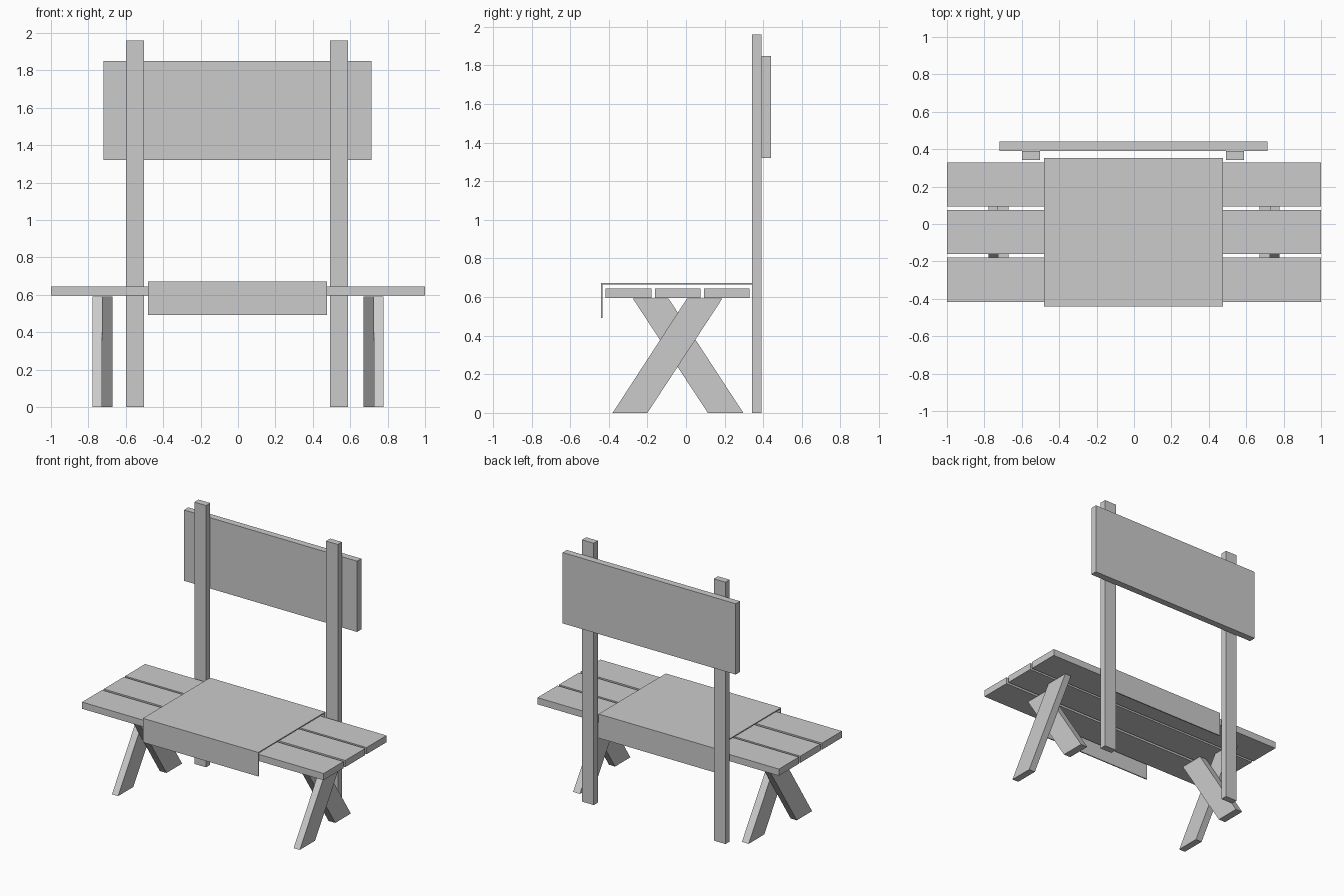
import bpy
import bmesh

cube = bpy.data.objects.get("Cube")
if cube:
    bpy.data.objects.remove(cube, do_unlink=True)

grey = bpy.data.materials.new("plain_grey")
grey.use_nodes = True
colour = (0.6, 0.6, 0.6, 1)
grey.diffuse_color = colour
grey.node_tree.nodes["Principled BSDF"].inputs["Base Color"].default_value = colour


def prism(name, profile, x0, x1):
    """Extrude a (y, z) profile along x."""
    bm = bmesh.new()
    face = bm.faces.new([bm.verts.new((x0, y, z)) for y, z in profile])
    new = bmesh.ops.extrude_face_region(bm, geom=[face])["geom"]
    moved = [v for v in new if isinstance(v, bmesh.types.BMVert)]
    bmesh.ops.translate(bm, verts=moved, vec=(x1 - x0, 0, 0))
    bmesh.ops.recalc_face_normals(bm, faces=bm.faces)
    mesh = bpy.data.meshes.new(name)
    bm.to_mesh(mesh)
    bm.free()
    mesh.materials.append(grey)
    obj = bpy.data.objects.new(name, mesh)
    bpy.context.collection.objects.link(obj)
    return obj


def box(name, x0, x1, y0, y1, z0, z1):
    return prism(name, [(y0, z0), (y1, z0), (y1, z1), (y0, z1)], x0, x1)


# Seat planks
for name, y in (("front", -0.416), ("middle", -0.16), ("back", 0.093)):
    box(name + "_plank", -1, 1, y, y + 0.236, 0.595, 0.645)

# Crossed legs: the outer one leans back, the inner one leans forward
leg_top = 0.592
for side, s in (("left", 1), ("right", -1)):
    prism(side + "_outer_leg",
          [(-0.38, 0), (-0.2, 0), (0.188, leg_top), (0.005, leg_top)],
          s * 0.727, s * 0.778)
    prism(side + "_inner_leg",
          [(0.113, 0), (0.297, 0), (-0.09, leg_top), (-0.275, leg_top)],
          s * 0.671, s * 0.727)

# Cover draped over the seat, hanging down at the front and back
front, back, top, hem, t = -0.44, 0.354, 0.672, 0.492, 0.008
prism("seat_cover",
      [(front, hem), (front, top), (back, top), (back, hem),
       (back - t, hem), (back - t, top - t), (front + t, top - t), (front + t, hem)],
      -0.48, 0.476)

# Back posts and backboard
for name, x in (("right_post", -0.6), ("left_post", 0.491)):
    box(name, x, x + 0.097, 0.341, 0.39, 0, 1.96)
box("backboard", -0.72, 0.713, 0.39, 0.44, 1.32, 1.85)
